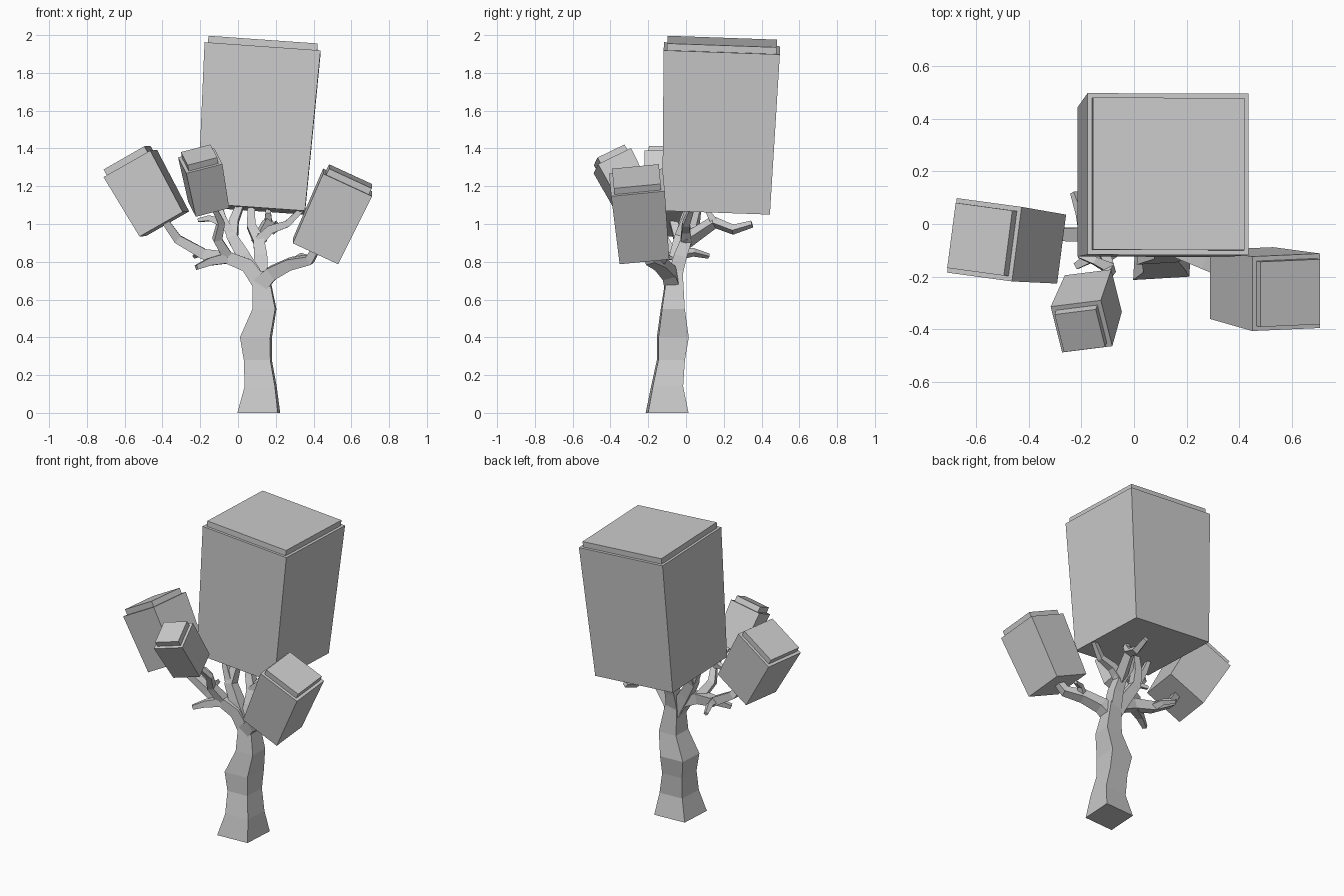
import bpy, bmesh
from mathutils import Vector

default_cube = bpy.data.objects.get("Cube")
if default_cube:
    bpy.data.objects.remove(default_cube)

color = (.6, .6, .6, 1)
light_grey = bpy.data.materials.new("light_grey")
light_grey.use_nodes = True
light_grey.diffuse_color = color
light_grey.node_tree.nodes["Principled BSDF"].inputs["Base Color"].default_value = color


def loft(name, rings):
    """Skin a list of four-cornered rings and close both ends."""
    bm = bmesh.new()
    loops = [[bm.verts.new(corner) for corner in ring] for ring in rings]
    for lower, upper in zip(loops, loops[1:]):
        for i in range(4):
            bm.faces.new((lower[i - 1], lower[i], upper[i], upper[i - 1]))
    bm.faces.new(loops[0])
    bm.faces.new(loops[-1])
    bmesh.ops.recalc_face_normals(bm, faces=bm.faces)
    mesh = bpy.data.meshes.new(name)
    bm.to_mesh(mesh)
    bm.free()
    mesh.materials.append(light_grey)
    bpy.context.collection.objects.link(bpy.data.objects.new(name, mesh))


def square(centre, across, depth, half):
    """Corners of a square section around a centre."""
    a, d = across * half, depth * half
    return [centre - a - d, centre + a - d, centre + a + d, centre - a + d]


def foliage(name, low, high, width, turn=0):
    """Tapered leaf block between two centres, with a thin inset slab on top."""
    low, high = Vector(low), Vector(high)
    axis = (high - low).normalized()
    depth = axis.cross(Vector((1, turn, 0))).normalized()
    across = depth.cross(axis)
    half = width * .54
    inset = half - .018
    slab_top = high + axis * .036
    loft(name, [square(low, across, depth, width / 2),
                square(high, across, depth, half),
                square(high, across, depth, inset),
                square(slab_top, across, depth, inset)])


def limb(name, start, thickness, *steps):
    """Four-sided limb that follows steps from a start point and thins to its tip."""
    points = [Vector(start)]
    for step in steps:
        points.append(points[-1] + Vector(step))
    last = len(points) - 1
    across = (points[-1] - points[0]).orthogonal()
    if abs((points[-1] - points[0]).normalized().y) < .8:
        across = Vector((0, 1, 0))
    rings = []
    for i, point in enumerate(points):
        along = (points[min(i + 1, last)] - points[max(i - 1, 0)]).normalized()
        across = (across - along * across.dot(along)).normalized()
        half = thickness * (1 - i / last * .55)
        rings.append(square(point, across, along.cross(across), half))
    loft(name, rings)
    return points


# Leaf blocks
foliage("main_foliage", low=(.07, .16, 1.08), high=(.13, .19, 1.93), width=.57)
foliage("right_foliage", low=(-.39, -.08, 1), high=(-.57, -.06, 1.32), width=.265, turn=-.13)
foliage("front_foliage", low=(-.155, -.265, 1.1), high=(-.2, -.39, 1.335), width=.184, turn=.25)
foliage("left_foliage", low=(.41, -.225, .855), high=(.58, -.26, 1.22), width=.264)

# Crooked trunk with a slightly turned square section
across, depth = Vector((1, .06, 0)), Vector((.06, 1, 0))
sections = [(.11, -.1, 0, .107), (.12, -.1, .14, .08), (.105, -.08, .28, .07),
            (.095, -.07, .4, .08), (.14, -.07, .55, .06), (.12, -.06, .75, .04)]
loft("trunk", [square(Vector(centre), across, depth, half)
               for *centre, half in sections])
fork = (.12, -.07, .68)

# Limb to the right, with its stub, twigs and front offshoot
right_limb = limb("right_limb", fork, .042, (-.07, 0, .1), (-.1, 0, .04),
                  (-.13, .03, .02), (-.14, 0, .08), (-.07, -.03, .1))
limb("right_stub", right_limb[2], .028, (-.1, -.05, -.02), (-.07, -.04, -.03))
limb("right_back_twig", right_limb[3], .022, (-.02, .08, .01), (-.03, .08, -.02))
front_limb = limb("front_limb", right_limb[2], .028,
                  (-.06, -.05, .1), (.02, -.05, .09), (-.05, -.08, .1))
limb("front_twig", front_limb[2], .02, (-.06, .03, .02), (-.06, .02, -.01))

# Limb to the left, with its twig
left_limb = limb("left_limb", fork, .042, (.06, -.02, .06), (.1, -.05, .05),
                 (.1, -.05, .02), (.04, -.03, .07))
limb("left_twig", left_limb[2], .02, (.05, .03, .04), (.06, .03, -.01))

# Middle and back limbs that carry the main block
middle_limb = limb("middle_limb", fork, .04, (-.09, .02, .15), (-.06, .02, .1),
                   (.01, .03, .09), (.04, .03, .1))
limb("middle_twig", middle_limb[2], .025, (-.05, .02, .1), (-.02, .03, .08))
back_limb = limb("back_limb", fork, .04, (0, .04, .15), (-.01, .03, .08),
                 (-.04, .03, .08), (0, .03, .1))
back_twig = limb("back_twig", back_limb[2], .03, (.05, .15, .1),
                 (.03, .1, -.04), (.01, .1, .03))
limb("back_upper_twig", back_twig[1], .02, (0, -.03, .05), (0, .02, .05))
limb("left_upper_twig", back_limb[2], .028, (.06, 0, .06), (.09, 0, .03), (.08, .03, .08))
